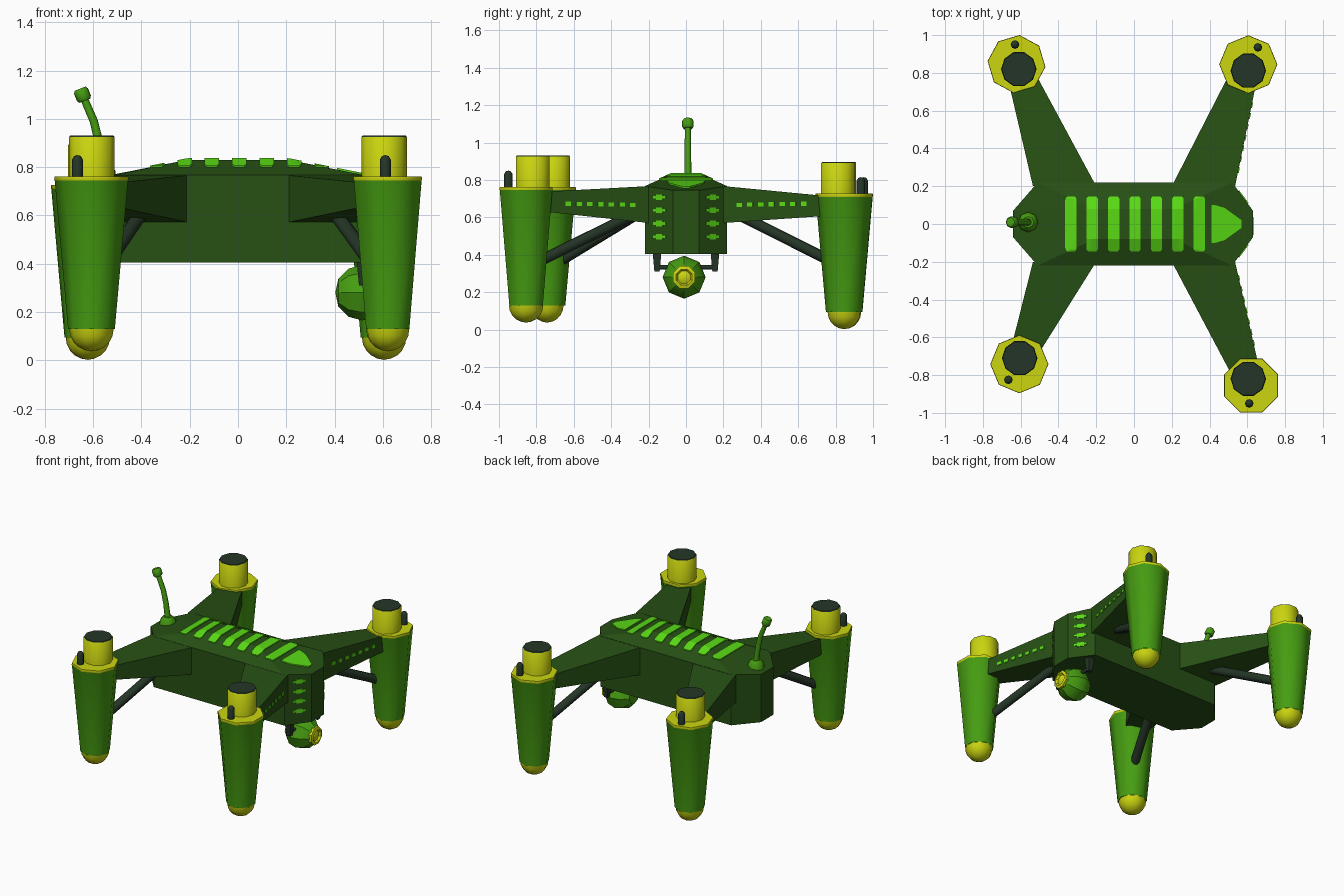
import bpy, bmesh, math
from mathutils import Vector, Matrix

if "Cube" in bpy.data.objects:
    bpy.data.objects.remove(bpy.data.objects["Cube"])


def material(name, rgb):
    m = bpy.data.materials.new(name)
    m.diffuse_color = (*rgb, 1)
    m.use_nodes = True
    m.node_tree.nodes["Principled BSDF"].inputs["Base Color"].default_value = m.diffuse_color
    return m


HULL = material("dark green", (0.02, 0.08, 0.007))
GREEN = material("mid green", (0.062, 0.34, 0.006))
LIGHT = material("bright green", (0.10, 0.70, 0.007))
YELLOW = material("yellow", (0.60, 0.67, 0.005))
DARK = material("charcoal green", (0.018, 0.036, 0.020))


def finish(name, bm, mats, smooth=0):
    bmesh.ops.recalc_face_normals(bm, faces=bm.faces)
    me = bpy.data.meshes.new(name)
    for f in bm.faces:
        f.smooth = smooth > 0
    bm.to_mesh(me)
    bm.free()
    for m in mats:
        me.materials.append(m)
    if smooth:
        me.set_sharp_from_angle(angle=math.radians(smooth))
    ob = bpy.data.objects.new(name, me)
    bpy.context.collection.objects.link(ob)
    return ob


def hull(name, points, mat):
    bm = bmesh.new()
    for p in points:
        bm.verts.new(p)
    res = bmesh.ops.convex_hull(bm, input=bm.verts)
    bmesh.ops.dissolve_limit(bm, angle_limit=0.02, verts=bm.verts, edges=bm.edges)
    return finish(name, bm, [mat])


def lathe(name, profile, mats, n=8, matrix=Matrix(), turn=0, smooth=50, rule=None):
    """Spin (radius, height) pairs round z; rule picks the material from the segment index."""
    bm = bmesh.new()
    rings = []
    for r, z in profile:
        if r == 0:
            rings.append([bm.verts.new(matrix @ Vector((0, 0, z)))] * n)
        else:
            rings.append([bm.verts.new(matrix @ Vector((
                r * math.cos(turn + math.tau * i / n), r * math.sin(turn + math.tau * i / n), z)))
                for i in range(n)])
    for k in range(len(rings) - 1):
        a, b = rings[k], rings[k + 1]
        for i in range(n):
            j = (i + 1) % n
            quad = list(dict.fromkeys((a[i], a[j], b[j], b[i])))
            f = bm.faces.new(quad)
            f.material_index = rule(k) if rule else 0
    return finish(name, bm, mats, smooth)


def tube(name, path, radii, mat, n=8):
    """Tapered round bar through a few points."""
    bm = bmesh.new()
    path = [Vector(p) for p in path]
    rings = []
    for i, p in enumerate(path):
        d = path[min(i + 1, len(path) - 1)] - path[max(i - 1, 0)]
        q = Vector((0, 0, 1)).rotation_difference(d)
        rings.append([bm.verts.new(p + q @ Vector((radii[i] * math.cos(math.tau * k / n),
                                                   radii[i] * math.sin(math.tau * k / n), 0)))
                      for k in range(n)])
    for a, b in zip(rings, rings[1:]):
        for k in range(n):
            bm.faces.new((a[k], a[(k + 1) % n], b[(k + 1) % n], b[k]))
    bm.faces.new(rings[0])
    bm.faces.new(rings[-1])
    return finish(name, bm, [mat], 50)


def side_plate(name, a, b, t, z, width, height, mat):
    """Thin plate on the upright plane through plan points a and b, at fraction t."""
    a, b = Vector((*a, 0)), Vector((*b, 0))
    u = (b - a).normalized()
    nrm = Vector((abs(u.y), -u.x if u.y > 0 else u.x, 0))
    c = a.lerp(b, t) + Vector((0, 0, z))
    return hull(name, [c + u * (sx * width / 2) + Vector((0, 0, sz * height / 2)) + nrm * o
                       for sx in (-1, 1) for sz in (-1, 1) for o in (-0.003, 0.005)], mat)


# Body: straight-sided long octagon with a faceted roof
plan = [(0.63, 0.07), (0.52, 0.22), (-0.51, 0.22), (-0.64, 0.07)]
roof = [0.745, 0.767, 0.767, 0.745]
pts = []
for s in (-1, 1):
    pts += [(x, s * y, 0.405) for x, y in plan]
    pts += [(x, s * y, z) for (x, y), z in zip(plan, roof)]
    pts += [(0.21, s * 0.08, 0.83), (-0.21, s * 0.08, 0.83)]
hull("body", pts, HULL)


# Roof stripes that follow the facets
def roof_z(x, y):
    return min(0.83, 0.83 - (abs(x) - 0.21) * 0.2, 0.83 - (abs(y) - 0.08) * 0.45) + 0.007


def roof_plate(name, stations):
    """Stations are (y, x0, x1) across the roof."""
    bm = bmesh.new()
    rows = [[bm.verts.new((x0 + (x1 - x0) * k / 4, y, roof_z(x0 + (x1 - x0) * k / 4, y)))
             for k in range(5)] for y, x0, x1 in stations]
    for a, b in zip(rows, rows[1:]):
        for k in range(4):
            bm.faces.new((a[k], a[k + 1], b[k + 1], b[k]))
    res = bmesh.ops.extrude_face_region(bm, geom=bm.faces[:])
    for v in [g for g in res["geom"] if isinstance(g, bmesh.types.BMVert)]:
        v.co.z -= 0.009
    finish(name, bm, [LIGHT])


for i in range(7):
    c = -0.335 + i * 0.1135
    roof_plate(f"roof_stripe_{i}", [(y, c - w, c + w) for y, w in (
        (-0.145, 0.022), (-0.135, 0.03), (-0.08, 0.03), (0, 0.03),
        (0.08, 0.03), (0.135, 0.03), (0.145, 0.022))])
roof_plate("roof_nose_marker", [(-0.1, 0.41, 0.43), (-0.085, 0.41, 0.48), (-0.02, 0.41, 0.57),
                                (0.02, 0.41, 0.57), (0.085, 0.41, 0.48), (0.1, 0.41, 0.43)])

# Lamps on the slanted nose faces
for s in (-1, 1):
    for i in range(4):
        z = 0.497 + i * 0.07
        a, b = (0.63, s * 0.07), (0.52, s * 0.22)
        side_plate("nose_lamp", a, b, 0.47, z, 0.085, 0.014, LIGHT)
        side_plate("nose_lamp_middle", a, b, 0.47, z, 0.045, 0.03, LIGHT)

# Per corner: x side, y side, pod centre, octagon turn, cap centre, pin centre
corners = [
    ("front_right", 1, -1, (0.62, -0.855), 22.5, (0.605, -0.82), (0.61, -0.95)),
    ("front_left", -1, -1, (-0.607, -0.742), 0, (-0.605, -0.71), (-0.665, -0.825)),
    ("back_right", 1, 1, (0.605, 0.845), 0, (0.605, 0.812), (0.656, 0.935)),
    ("back_left", -1, 1, (-0.622, 0.847), -6, (-0.61, 0.82), (-0.63, 0.95)),
]
for name, sx, sy, pod, turn, cap, pin in corners:
    dz = 0 if sy < 0 else -0.035
    turn = math.radians(turn)
    at = Matrix.Translation((*pod, dz))
    # Tapered pod with yellow rim and domed foot
    lathe(name + "_pod", [(0.097, 0.13), (0.152, 0.745), (0.154, 0.75), (0.152, 0.762), (0, 0.762)],
          [GREEN, YELLOW], 8, at, turn, 50, lambda k: int(k > 0))
    dome = [(0.092 * math.cos(t), 0.13 - 0.092 * math.sin(t))
            for t in [math.pi / 10 * k for k in range(5)]] + [(0, 0.037)]
    lathe(name + "_foot", dome, [YELLOW], 10, at, turn, 60)
    # Cap with dark end, and small pin beside it
    lathe(name + "_cap", [(0.094, 0.74), (0.094, 0.925), (0.09, 0.93), (0, 0.93)], [YELLOW, DARK], 10,
          Matrix.Translation((*cap, dz)), 0, 40, lambda k: int(k > 0))
    lathe(name + "_pin", [(0.023, 0.75), (0.023, 0.83), (0.014, 0.846), (0, 0.85)], [DARK], 8,
          Matrix.Translation((*pin, dz)), 0, 60)
    # Arm from body to pod
    x, y = pod
    ye = y - sy * 0.06
    outer, inner = (sx * 0.535, sy * 0.2), (sx * 0.2, sy * 0.2)
    tip_o, tip_i = (x + sx * 0.05, ye), (x - sx * 0.105, ye)
    hull(name + "_arm", [(*p, z) for p in (outer, inner) for z in (0.57, 0.767)] +
         [(*p, z + dz * 0.7) for p in (tip_o, tip_i) for z in (0.635, 0.735)], HULL)
    # Brace under the arm
    tube(name + "_brace", [(sx * 0.37, sy * 0.2, 0.655),
                           (x - sx * 0.03, y - sy * 0.04, 0.35)], [0.03, 0.03], DARK)
    # Row of lamps on the nose side of the front-going arms
    if sx > 0:
        for i in range(7):
            t = (0.285 + i * 0.0575 - 0.2) / (abs(ye) - 0.2)
            side_plate(name + "_arm_lamp", outer, tip_o, t, 0.667 + 0.001 * i, 0.03, 0.022, LIGHT)

# Camera ball with lens facing +x
cam = Matrix.Translation((0.515, -0.01, 0.28)) @ Matrix.Rotation(math.pi / 2, 4, 'Y')
ball = [(0, -0.112)] + [(0.115 * math.sin(t), -0.115 * math.cos(t))
                        for t in [math.pi * k / 6 for k in range(1, 6)]] + [(0, 0.1)]
lathe("camera_ball", ball, [GREEN], 8, cam, 0, 30)
lathe("camera_lens", [(0.062, 0.07), (0.064, 0.112), (0.046, 0.118), (0.036, 0.1045),
                      (0.024, 0.11), (0, 0.115)], [YELLOW], 8, cam, math.pi / 8, 30)

# Camera bracket
for s in (-1, 1):
    y = s * 0.155
    hull("camera_bracket", [(0.515 + dx * w, y + dy * w, z) for dx in (-1, 1) for dy in (-1, 1)
                            for w, z in ((0.024, 0.42), (0.014, 0.31))], DARK)
tube("camera_axle", [(0.515, -0.16, 0.333), (0.515, 0.16, 0.333)], [0.012, 0.012], DARK)

# Antenna: base, curved rod, tip
lathe("antenna_base", [(0.055, 0.74), (0.052, 0.785), (0.03, 0.81), (0, 0.81)], [GREEN], 8,
      Matrix.Translation((-0.56, 0.01, 0)))
tube("antenna_rod", [(-0.56, 0.01, 0.79), (-0.575, 0.01, 0.90), (-0.597, 0.01, 0.99),
                     (-0.64, 0.01, 1.09)], [0.02, 0.018, 0.017, 0.016], GREEN)
tube("antenna_tip", [(-0.634, 0.01, 1.075), (-0.638, 0.01, 1.085), (-0.65, 0.01, 1.115),
                     (-0.654, 0.01, 1.125)], [0.024, 0.031, 0.031, 0.024], GREEN)
